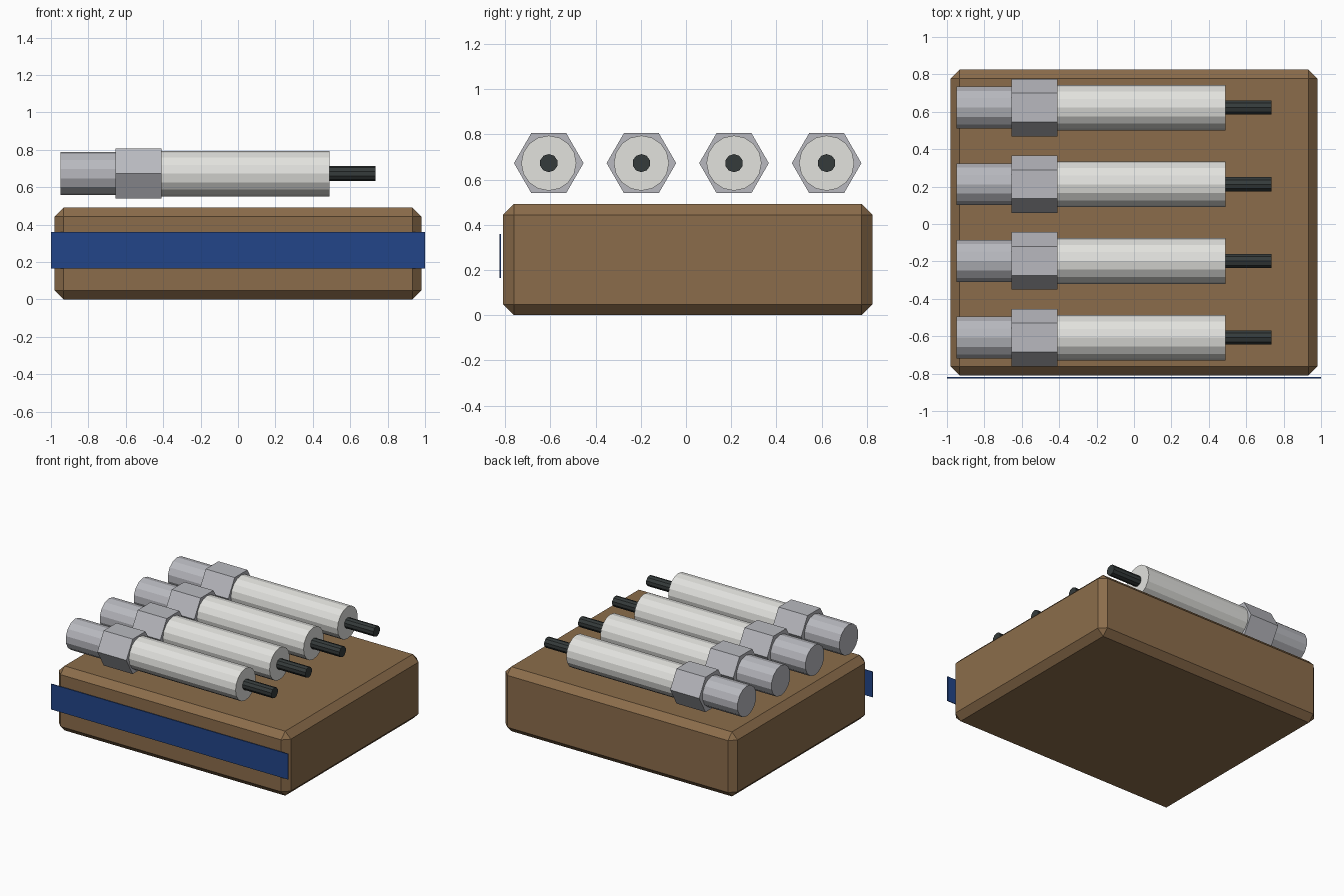
import bpy, bmesh, math
from mathutils import Matrix

if "Cube" in bpy.data.objects:
    bpy.data.objects.remove(bpy.data.objects["Cube"])


def material(name, rgb):
    m = bpy.data.materials.new(name)
    m.diffuse_color = (*rgb, 1)
    m.use_nodes = True
    m.node_tree.nodes["Principled BSDF"].inputs["Base Color"].default_value = m.diffuse_color
    return m


BROWN = material("cardboard brown", (0.26, 0.152, 0.07))
BLUE = material("label blue", (0.016, 0.06, 0.25))
STEEL = material("steel grey", (0.48, 0.485, 0.52))
WHITE = material("ceramic white", (0.76, 0.76, 0.73))
BLACK = material("tip black", (0.035, 0.043, 0.043))


def finish(name, bm, mat):
    me = bpy.data.meshes.new(name)
    bm.to_mesh(me)
    bm.free()
    me.materials.append(mat)
    ob = bpy.data.objects.new(name, me)
    bpy.context.collection.objects.link(ob)
    return ob


def box(name, lo, hi, mat, chamfer=0):
    bm = bmesh.new()
    bmesh.ops.create_cube(bm, size=1)
    for v in bm.verts:
        v.co = [a + (b - a) * (c + 0.5) for a, b, c in zip(lo, hi, v.co)]
    if chamfer:
        bmesh.ops.bevel(bm, geom=bm.edges[:], offset=chamfer, segments=1,
                        affect='EDGES')
    return finish(name, bm, mat)


def rod(name, x0, x1, y, z, r, sides, mat):
    """Flat-sided cylinder lying along x, with one corner pointing to +y."""
    bm = bmesh.new()
    bmesh.ops.create_cone(bm, cap_ends=True, segments=sides, radius1=r,
                          radius2=r, depth=x1 - x0)
    # local z -> world x, local x -> world y, local y -> world z
    turn = Matrix(((0, 0, 1, 0), (1, 0, 0, 0), (0, 1, 0, 0), (0, 0, 0, 1)))
    if sides == 6:  # keep the hexagon's flats on top and bottom
        turn = turn @ Matrix.Rotation(
            -math.atan2(bm.verts[:][0].co.y, bm.verts[:][0].co.x), 4, 'Z')
    bm.transform(Matrix.Translation(((x0 + x1) / 2, y, z)) @ turn)
    return finish(name, bm, mat)


# Carton and its front label strip
box("carton", (-0.98, -0.81, 0), (0.98, 0.825, 0.492), BROWN, 0.048)
box("label_strip", (-1, -0.825, 0.165), (1, -0.819, 0.36), BLUE)

# Four plugs lying in a row above the carton
Z = 0.673
for i in range(4):
    y = 0.0075 + (i - 1.5) * 0.41
    n = i + 1
    rod(f"plug_{n}_thread", -0.95, -0.655, y, Z, 0.115, 14, STEEL)
    rod(f"plug_{n}_hex_nut", -0.655, -0.41, y, Z, 0.154, 6, STEEL)
    rod(f"plug_{n}_insulator", -0.41, 0.49, y, Z, 0.122, 16, WHITE)
    rod(f"plug_{n}_terminal", 0.49, 0.735, y, Z, 0.04, 10, BLACK)
